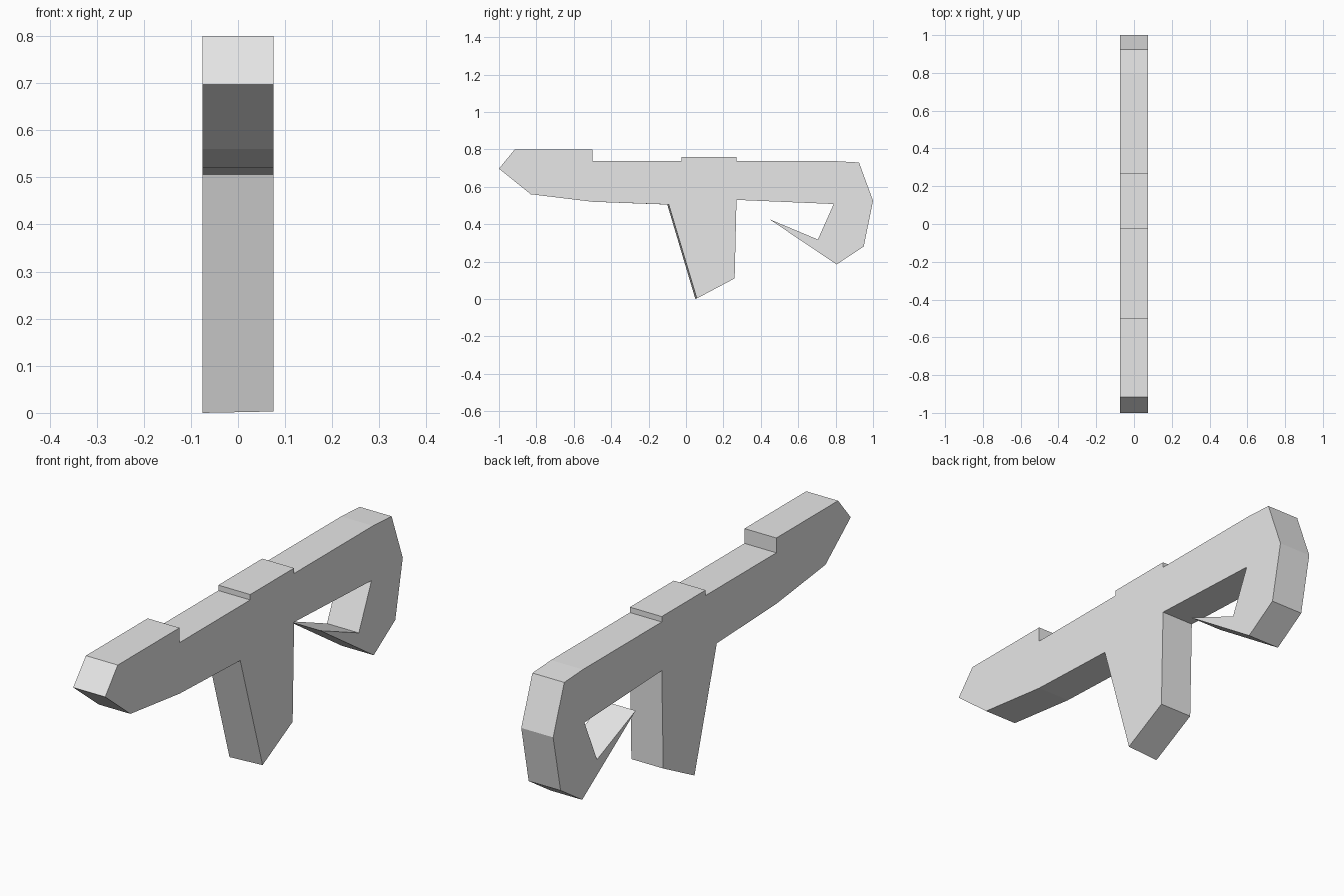
import bpy
import bmesh

if "Cube" in bpy.data.objects:
    bpy.data.objects.remove(bpy.data.objects["Cube"])

HALF_WIDTH = 0.075

# Side outline (y, z) of the whole one-piece frame
front_end = [(-0.10, 0.505), (-0.50, 0.52), (-0.83, 0.56), (-1.0, 0.697),
             (-0.915, 0.80), (-0.50, 0.80), (-0.50, 0.737)]
raised_sight = [(-0.025, 0.737), (-0.025, 0.76), (0.27, 0.76), (0.27, 0.737)]
rear_hook = [(0.80, 0.737), (0.925, 0.73), (1.0, 0.525), (0.95, 0.28),
             (0.805, 0.185), (0.445, 0.427), (0.705, 0.318), (0.79, 0.508)]
grip = [(0.27, 0.53), (0.26, 0.11), (0.05, 0.0)]
outline = front_end + raised_sight + rear_hook + grip

# The grip's front edge is slightly skewed across its width
skew = {(-0.10, 0.505): (0.008, 0.0), (0.05, 0.0): (0.008, 0.003)}

grey = bpy.data.materials.new("light grey")
grey.diffuse_color = (0.8, 0.8, 0.8, 1)
grey.use_nodes = True
grey.node_tree.nodes["Principled BSDF"].inputs["Base Color"].default_value = grey.diffuse_color

# Slab-shaped frame: two flat sides joined by a rim
bm = bmesh.new()
left = [bm.verts.new((-HALF_WIDTH, y, z)) for y, z in outline]
right = []
for y, z in outline:
    dy, dz = skew.get((y, z), (0, 0))
    right.append(bm.verts.new((HALF_WIDTH, y + dy, z + dz)))
bm.faces.new(left)
bm.faces.new(right[::-1])
for i in range(len(outline)):
    j = (i + 1) % len(outline)
    bm.faces.new((left[j], left[i], right[i], right[j]))
bmesh.ops.recalc_face_normals(bm, faces=bm.faces)

mesh = bpy.data.meshes.new("frame")
bm.to_mesh(mesh)
bm.free()
mesh.materials.append(grey)
frame = bpy.data.objects.new("frame", mesh)
bpy.context.collection.objects.link(frame)
